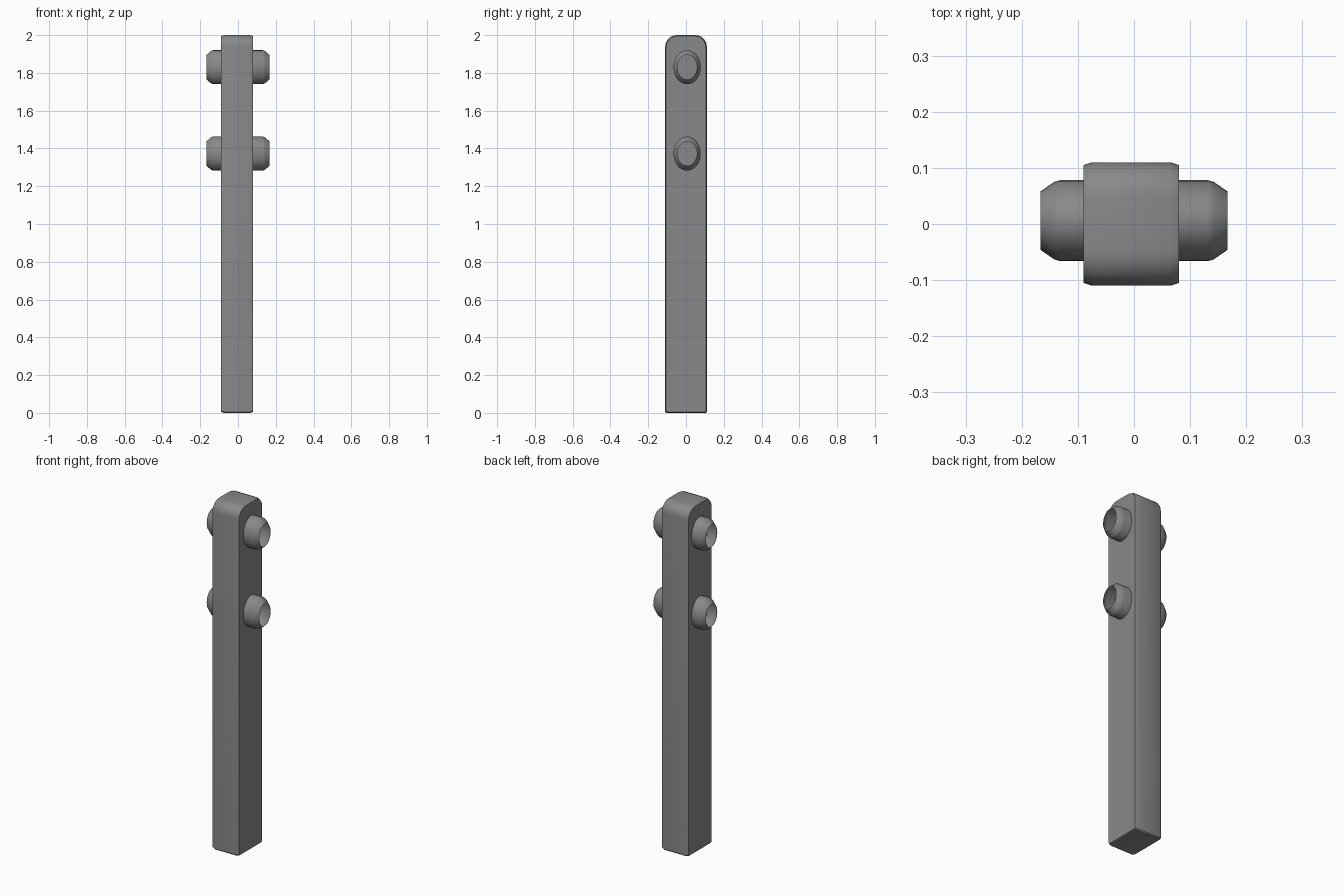
import bpy, bmesh, math

if "Cube" in bpy.data.objects:
    bpy.data.objects.remove(bpy.data.objects["Cube"], do_unlink=True)

grey = bpy.data.materials.new("grey")
grey.use_nodes = True
colour = (0.25, 0.25, 0.25, 1)
grey.diffuse_color = colour
grey.node_tree.nodes["Principled BSDF"].inputs["Base Color"].default_value = colour


def loft(name, sections, caps):
    """Skin closed rings of equal length, given as lists of points."""
    bm = bmesh.new()
    rings = [[bm.verts.new(p) for p in ring] for ring in sections]
    for a, b in zip(rings, rings[1:]):
        for i in range(len(a)):
            j = (i + 1) % len(a)
            bm.faces.new((a[i], b[i], b[j], a[j]))
    if caps:
        bm.faces.new(rings[0])
        bm.faces.new(rings[-1])
    bmesh.ops.recalc_face_normals(bm, faces=bm.faces)
    mesh = bpy.data.meshes.new(name)
    bm.to_mesh(mesh)
    bm.free()
    obj = bpy.data.objects.new(name, mesh)
    bpy.context.collection.objects.link(obj)
    mesh.materials.append(grey)
    bpy.ops.object.select_all(action="DESELECT")
    obj.select_set(True)
    bpy.context.view_layer.objects.active = obj
    bpy.ops.object.shade_smooth_by_angle(angle=math.radians(30))
    return obj


# Post: rounded-top side profile with softened left and right edges
def post_ring(x, inset):
    w, top, bottom, r, c = 0.11 - inset, 2 - inset, inset, 0.06, 0.006
    pts = [(x, -w + c, bottom), (x, w - c, bottom), (x, w, bottom + c)]
    for cy, start in ((w - r, 0), (r - w, 90)):
        for k in range(7):
            a = math.radians(start + 15 * k)
            pts.append((x, cy + r * math.cos(a), top - r + r * math.sin(a)))
    pts.append((x, -w, bottom + c))
    return pts


loft("post", [post_ring(x, inset) for x, inset in
              ((-0.09, 0.005), (-0.075, 0), (0.065, 0), (0.08, 0.005))], True)


# Pegs: oval open-ended sleeves passing through the post
def peg_ring(x, size, z, n=32):
    angles = [2 * math.pi * k / n for k in range(n)]
    return [(x, 0.006 + 0.072 * size * math.cos(a), z + 0.09 * size * math.sin(a))
            for a in angles]


half = ((0.167, 0.72), (0.142, 0.96), (0.132, 1))
steps = [(-x, s) for x, s in half] + [(x, s) for x, s in reversed(half)]
for name, z in (("upper_peg", 1.83), ("lower_peg", 1.373)):
    loft(name, [peg_ring(x, s, z) for x, s in steps], False)
